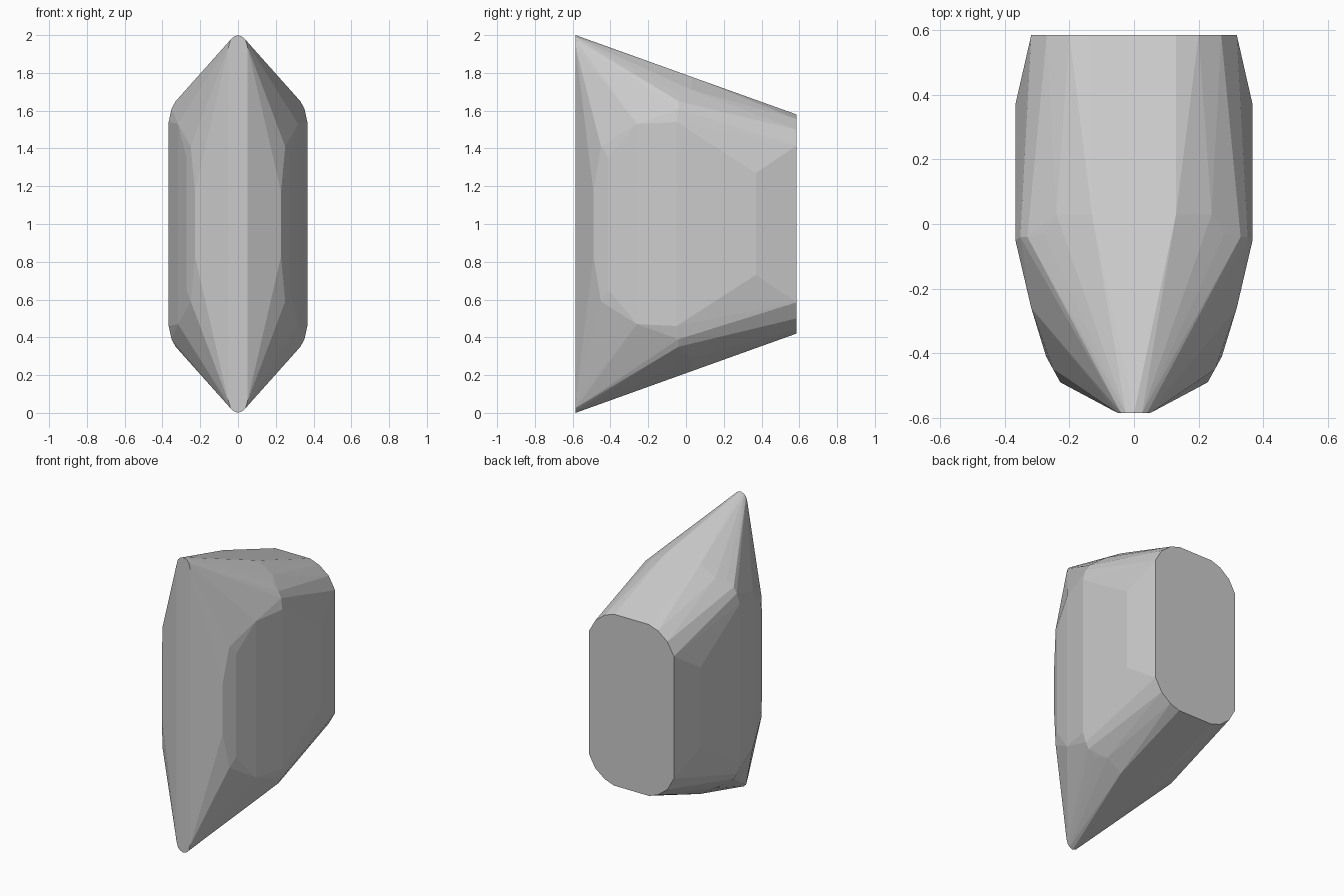
import bpy, bmesh
from math import radians

if "Cube" in bpy.data.objects:
    bpy.data.objects.remove(bpy.data.objects["Cube"])

MID_Z = 1.0

# Corner points of one quarter (x >= 0, height measured from the middle)
front_edge = [(0, -0.585, 1.0), (0.025, -0.585, 0.99), (0.04, -0.585, 0.975),
              (0.05, -0.585, 0.94)]
front_cheek = [(0.228, -0.49, 0.17), (0.25, -0.45, 0.41), (0.272, -0.41, 0.35)]
side_wall = [(0.318, -0.26, 0.53), (0.367, -0.05, 0.54), (0.367, 0.37, 0.27)]
shoulder = [(0.13, 0.03, 0.779), (0.24, 0.03, 0.71), (0.28, -0.03, 0.69),
            (0.33, -0.04, 0.65), (0.352, -0.04, 0.61), (0.29, -0.21, 0.64)]
back_face = [(0.13, 0.585, 0.58), (0.2, 0.585, 0.555), (0.27, 0.585, 0.50),
             (0.318, 0.585, 0.415)]

# Mirror the quarter left/right and up/down, then wrap it in a convex shell
bm = bmesh.new()
for x, y, z in front_edge + front_cheek + side_wall + shoulder + back_face:
    for sx in ((1, -1) if x else (1,)):
        for sz in (1, -1):
            bm.verts.new((sx * x, y, MID_Z + sz * z))
result = bmesh.ops.convex_hull(bm, input=bm.verts[:])
loose = [v for v in bm.verts if not v.link_faces]
bmesh.ops.delete(bm, geom=loose, context='VERTS')

# Merge coplanar triangles into clean flat facets
bmesh.ops.dissolve_limit(bm, angle_limit=radians(1), verts=bm.verts[:], edges=bm.edges[:])
bmesh.ops.recalc_face_normals(bm, faces=bm.faces[:])

mesh = bpy.data.meshes.new("faceted_stone")
bm.to_mesh(mesh)
bm.free()
stone = bpy.data.objects.new("faceted_stone", mesh)
bpy.context.collection.objects.link(stone)
